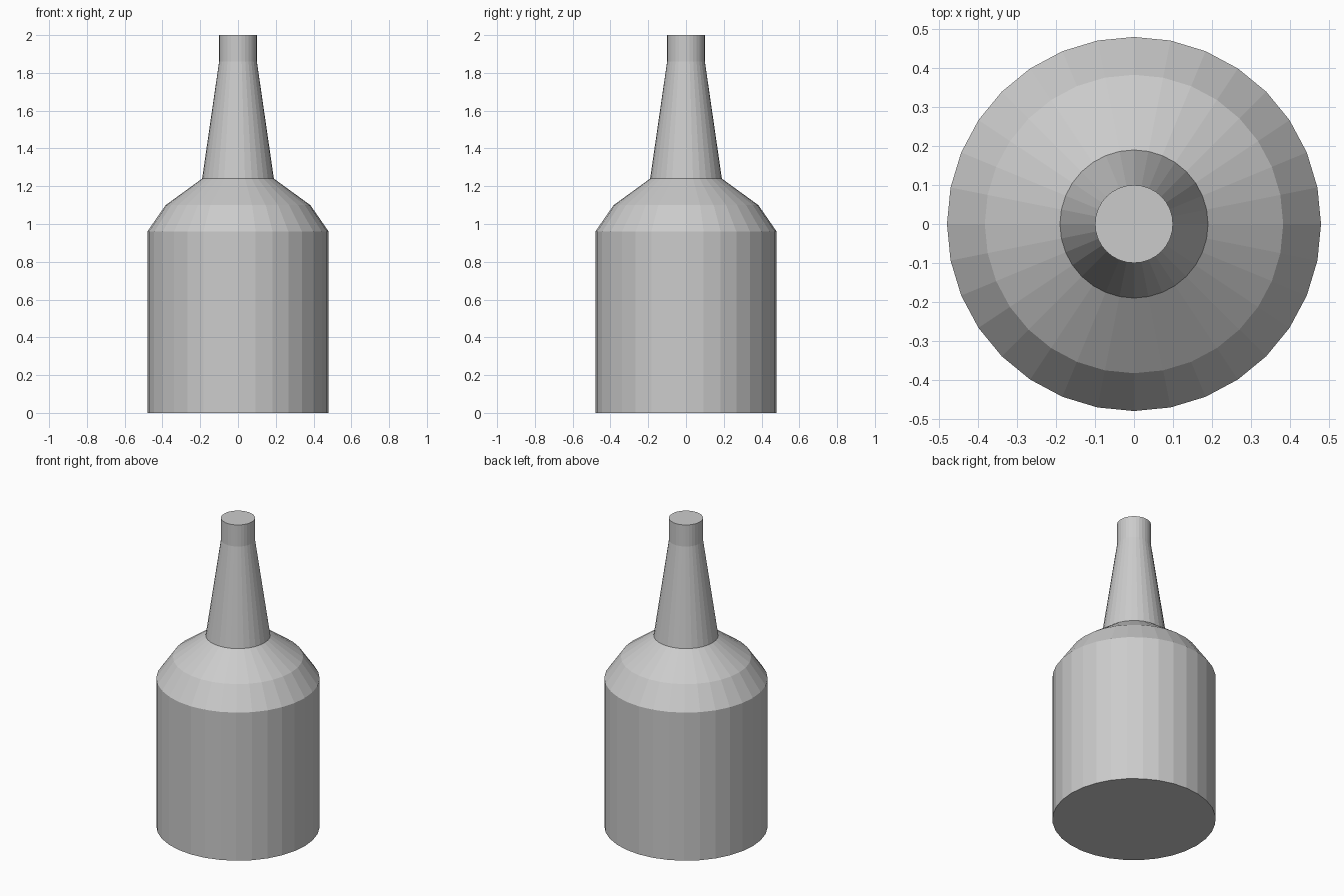
import bpy, bmesh
from math import cos, sin, tau

if "Cube" in bpy.data.objects:
    bpy.data.objects.remove(bpy.data.objects["Cube"])

SIDES = 32


def lathe(name, profile, cap_bottom=False, cap_top=False):
    """Revolve (radius, height) points around z with flat facets."""
    bm = bmesh.new()
    rings = [[bm.verts.new((r * cos(tau * i / SIDES), r * sin(tau * i / SIDES), z))
              for i in range(SIDES)] for r, z in profile]
    for low, high in zip(rings, rings[1:]):
        for i in range(SIDES):
            j = (i + 1) % SIDES
            bm.faces.new((low[i], low[j], high[j], high[i]))
    if cap_bottom:
        bm.faces.new(rings[0][::-1])
    if cap_top:
        bm.faces.new(rings[-1])
    mesh = bpy.data.meshes.new(name)
    bm.to_mesh(mesh)
    bm.free()
    obj = bpy.data.objects.new(name, mesh)
    bpy.context.collection.objects.link(obj)
    return obj


# Bottle body with two-step shoulder
lathe("bottle_body", [(0.48, 0), (0.48, 0.96), (0.383, 1.10), (0.19, 1.24)], cap_bottom=True)

# Tapered nozzle with straight tip
lathe("nozzle", [(0.19, 1.24), (0.10, 1.86), (0.10, 2.0)], cap_top=True)
